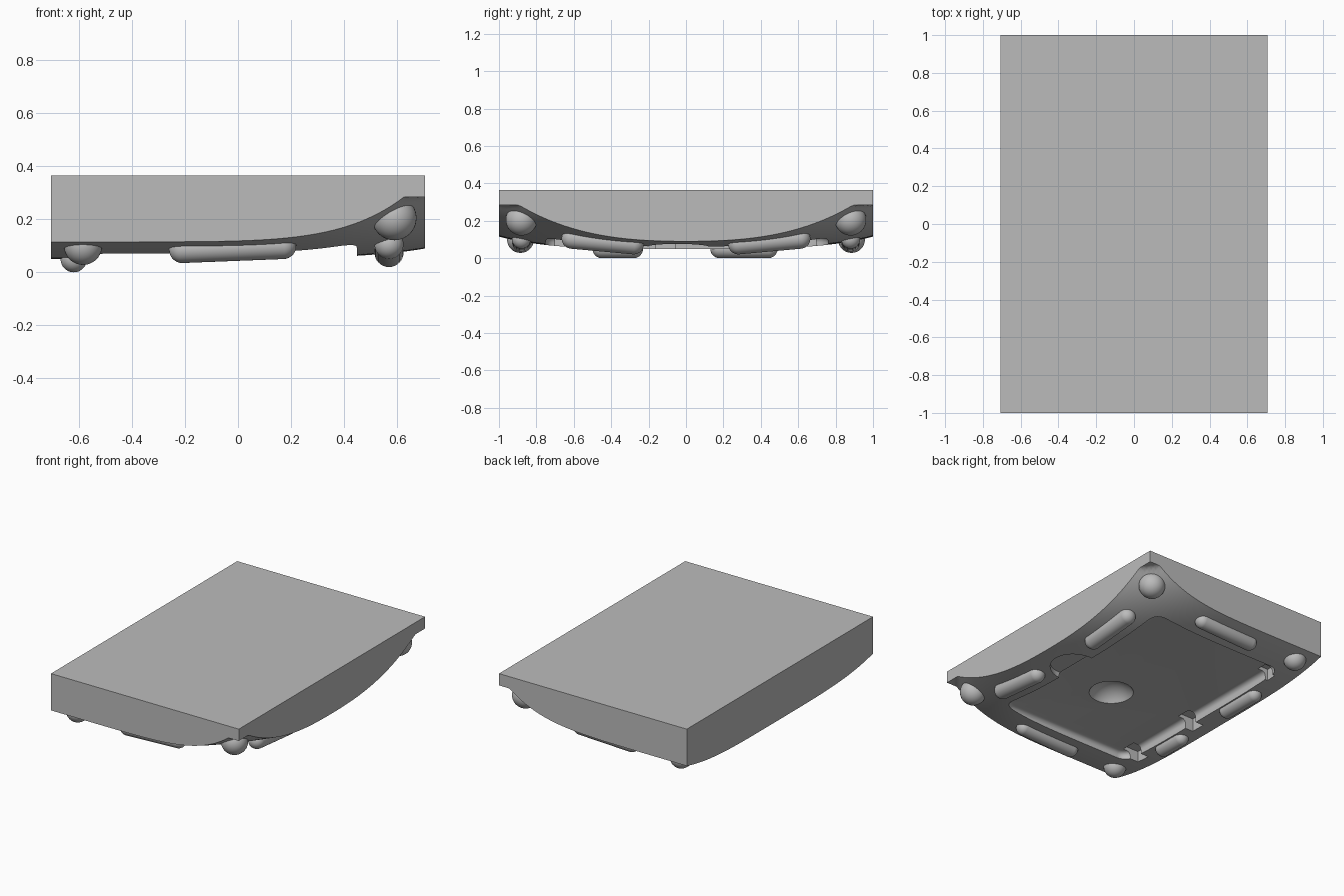
import bpy, bmesh, math
from mathutils import Matrix, Vector

if "Cube" in bpy.data.objects:
    bpy.data.objects.remove(bpy.data.objects["Cube"], do_unlink=True)

HALF_X, TOP, FLOOR = 0.706, 0.365, 0.115

grey = bpy.data.materials.new("plain_grey")
grey.use_nodes = True
grey.diffuse_color = (0.5, 0.5, 0.5, 1)
grey.node_tree.nodes["Principled BSDF"].inputs["Base Color"].default_value = (0.5, 0.5, 0.5, 1)


def finish(name, bm, smooth=True):
    bmesh.ops.recalc_face_normals(bm, faces=bm.faces)
    mesh = bpy.data.meshes.new(name)
    bm.to_mesh(mesh)
    bm.free()
    mesh.materials.append(grey)
    ob = bpy.data.objects.new(name, mesh)
    bpy.context.collection.objects.link(ob)
    if smooth:
        shade(ob)
    return ob


def activate(ob):
    bpy.ops.object.select_all(action='DESELECT')
    ob.select_set(True)
    bpy.context.view_layer.objects.active = ob


def shade(ob):
    activate(ob)
    bpy.ops.object.shade_smooth_by_angle(angle=math.radians(30))


def underside(x, y):
    """Height of the bowed lower surface, steepest at the two +x corners."""
    u = max(0, (x + HALF_X) / (2 * HALF_X)) ** 6
    v = abs(y)
    return min(0.285, 0.05 + 0.065 * v ** 4 + u * (0.04 + 0.2 * v ** 2.4))


def box(x0, x1, y0, y1, z0, z1):
    bm = bmesh.new()
    bmesh.ops.create_cube(bm, size=1)
    bmesh.ops.scale(bm, vec=(x1 - x0, y1 - y0, z1 - z0), verts=bm.verts)
    bmesh.ops.translate(bm, vec=((x0 + x1) / 2, (y0 + y1) / 2, (z0 + z1) / 2), verts=bm.verts)
    return bm


def cut(target, bm):
    """Subtract a temporary solid from the target."""
    cutter = finish("cutter", bm, False)
    cutter.hide_render = True
    activate(target)
    mod = target.modifiers.new("cut", 'BOOLEAN')
    mod.object = cutter
    mod.solver = 'EXACT'
    bpy.ops.object.modifier_apply(modifier=mod.name)
    bpy.data.objects.remove(cutter, do_unlink=True)


def pill(name, start, end, radius):
    """Capsule between two centres; a sphere when they coincide."""
    a, b = Vector(start), Vector(end)
    span = b - a
    bm = bmesh.new()
    bmesh.ops.create_uvsphere(bm, u_segments=32, v_segments=17, radius=radius)
    for v in bm.verts:
        v.co.z += math.copysign(span.length / 2, v.co.z)
    if span.length:
        turn = Vector((0, 0, 1)).rotation_difference(span).to_matrix()
        bmesh.ops.rotate(bm, matrix=turn, verts=bm.verts)
    bmesh.ops.translate(bm, vec=(a + b) / 2, verts=bm.verts)
    return finish(name, bm)


# Block with flat top and bowed underside
bm = bmesh.new()
bmesh.ops.create_grid(bm, x_segments=70, y_segments=100, size=1)
bmesh.ops.scale(bm, vec=(HALF_X, 1, 1), verts=bm.verts)
lower = list(bm.verts)
up = bmesh.ops.extrude_face_region(bm, geom=list(bm.faces), use_keep_orig=True)
for item in up["geom"]:
    if isinstance(item, bmesh.types.BMVert):
        item.co.z = TOP
for v in lower:
    v.co.z = underside(v.co.x, v.co.y)
body = finish("tray_body", bm, False)

# Shallow pocket with rounded corners and a filleted floor
bm = box(-0.56, 0.45, -0.75, 0.76, -0.1, FLOOR)
upright = [e for e in bm.edges if abs(e.verts[0].co.z - e.verts[1].co.z) > 0.1]
bmesh.ops.bevel(bm, geom=upright, offset=0.07, segments=6, profile=0.5, affect='EDGES')
rim = [e for e in bm.edges if all(v.co.z > FLOOR - 0.001 for v in e.verts)]
bmesh.ops.bevel(bm, geom=rim, offset=0.03, segments=4, profile=0.5, affect='EDGES')
cut(body, bm)

# Finger notch beside the pocket
bm = bmesh.new()
bmesh.ops.create_cone(bm, cap_ends=True, segments=48, radius1=0.16, radius2=0.16, depth=0.2,
                      matrix=Matrix.Translation((0.45, -0.04, 0.003)))
cut(body, bm)

# Latch slots along the -x wall
for y, width, outer in ((-0.65, 0.1, -0.62), (-0.11, 0.1, -0.62), (0.66, 0.07, -0.58)):
    cut(body, box(outer, -0.5, y - width / 2, y + width / 2, -0.1, 0.14))

# Round dimple in the pocket floor
bm = bmesh.new()
bmesh.ops.create_uvsphere(bm, u_segments=40, v_segments=24, radius=0.163,
                          matrix=Matrix.Translation((0.02, -0.2, FLOOR - 0.083)))
cut(body, bm)
shade(body)

# Feet mirrored front to back
for side, label in ((-1, "front"), (1, "back")):
    pill(label + "_edge_foot", (-0.21, side * 0.88, 0.085), (0.17, side * 0.88, 0.1), 0.05)
    pill(label + "_left_foot", (0.57, side * 0.28, 0.075), (0.57, side * 0.61, 0.105), 0.055)
    pill(label + "_left_corner_foot", (0.59, side * 0.88, 0.205), (0.59, side * 0.88, 0.205), 0.084)
    pill(label + "_right_corner_foot", (-0.585, side * 0.885, 0.1), (-0.585, side * 0.885, 0.1), 0.072)

# Feet along the low edge, one longer than the other
pill("front_right_foot", (-0.62, -0.45, 0.05), (-0.62, -0.28, 0.05), 0.05)
pill("back_right_foot", (-0.62, 0.18, 0.05), (-0.62, 0.44, 0.05), 0.05)
